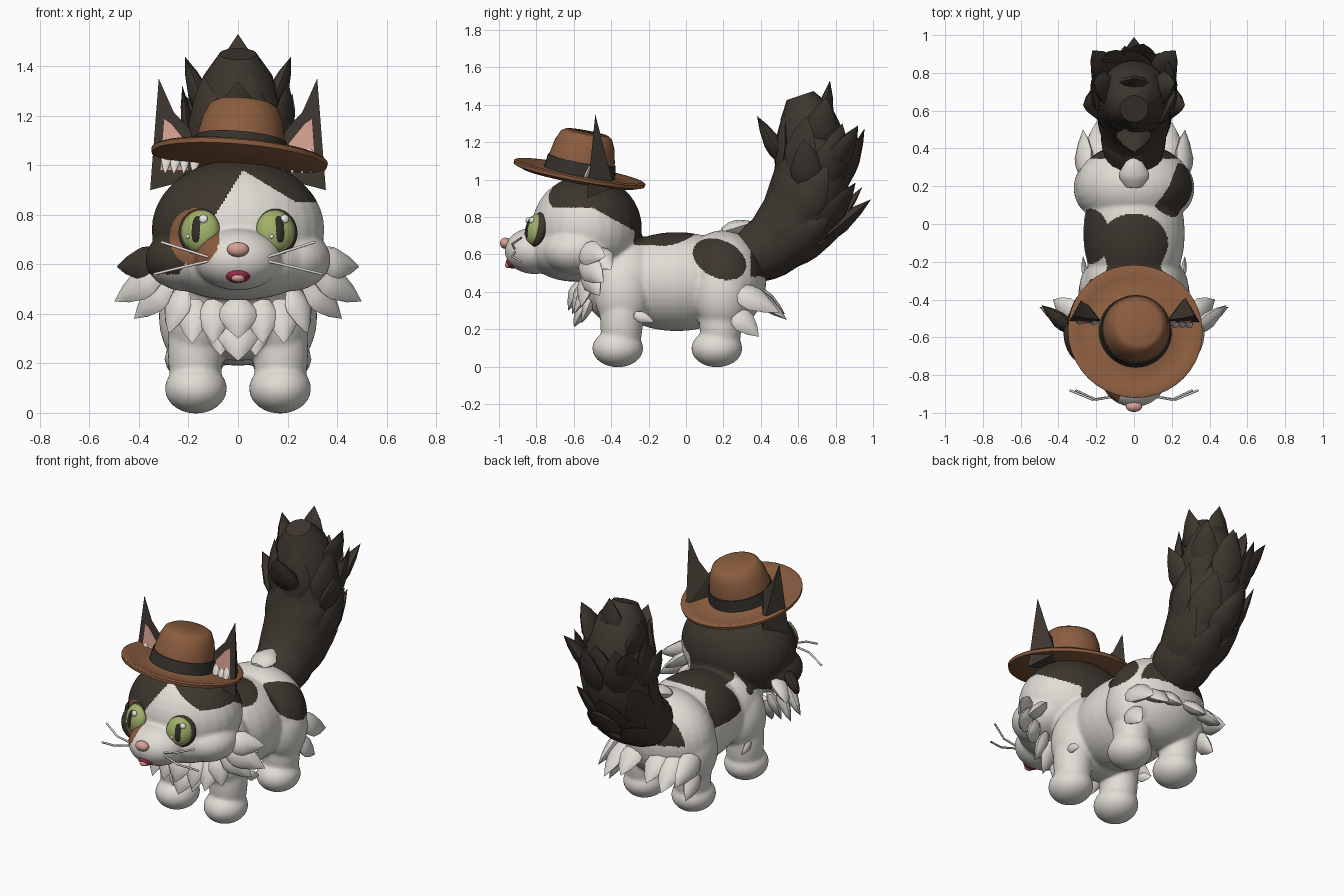
import bpy, bmesh, math
from mathutils import Vector, Matrix, Euler

cube = bpy.data.objects.get("Cube")
if cube:
    bpy.data.objects.remove(cube, do_unlink=True)


def material(name, *rgb):
    m = bpy.data.materials.new(name)
    m.use_nodes = True
    m.diffuse_color = (*rgb, 1)
    m.node_tree.nodes["Principled BSDF"].inputs["Base Color"].default_value = (*rgb, 1)
    return m


WHITE = material("white_fur", .75, .72, .67)
DARK = material("dark_fur", .047, .037, .028)
BROWN = material("warm_brown", .26, .11, .05)
BAND = material("hat_band", .035, .031, .026)
GREEN = material("iris_green", .36, .44, .14)
BLACK = material("pupil_black", .03, .025, .019)
PINK = material("soft_pink", .68, .36, .29)
RED = material("mouth_red", .32, .025, .07)
SHINE = material("eye_shine", .85, .85, .85)


def finish(bm, name, mats, angle=180):
    bmesh.ops.recalc_face_normals(bm, faces=bm.faces[:])
    me = bpy.data.meshes.new(name)
    bm.to_mesh(me)
    bm.free()
    for m in mats:
        me.materials.append(m)
    me.shade_smooth()
    if angle < 180:
        me.set_sharp_from_angle(angle=math.radians(angle))
    ob = bpy.data.objects.new(name, me)
    bpy.context.scene.collection.objects.link(ob)
    return ob


def blob(bm, c, r, rot=None):
    bmesh.ops.create_uvsphere(bm, u_segments=28, v_segments=18, radius=1,
                              matrix=Matrix.LocRotScale(Vector(c), rot, Vector(r)))


def ball(name, c, r, mat, rot=None):
    bm = bmesh.new()
    blob(bm, c, r, rot)
    return finish(bm, name, [mat])


def lathe(bm, profile, segs, matrix, mat=0):
    """Turn (radius, height) pairs around local z."""
    rings = []
    for r, z in profile:
        n = 1 if r == 0 else segs
        rings.append([bm.verts.new(matrix @ Vector((r * math.cos(math.tau * k / segs),
                     r * math.sin(math.tau * k / segs), z))) for k in range(n)])
    for a, b in zip(rings, rings[1:]):
        for k in range(segs):
            j = (k + 1) % segs
            loop = [a[k % len(a)], a[j % len(a)], b[j % len(b)], b[k % len(b)]]
            bm.faces.new(list(dict.fromkeys(loop))).material_index = mat


LEAF = [(0, 0), (.55, .04), (.95, .28), (1, .45), (.58, .75), (0, 1)]


def tuft(bm, base, tip, width, out, mat=0, depth=.5):
    """Pointed leaf of fur, flattened along the outward direction."""
    base, axis = Vector(base), Vector(tip) - Vector(base)
    z = axis.normalized()
    y = Vector(out) + Vector((.001, .002, .003))
    y = (y - z * y.dot(z)).normalized()
    x = y.cross(z)
    m = Matrix((x * width, y * width * depth, axis)).transposed().to_4x4()
    lathe(bm, LEAF, 8, Matrix.Translation(base) @ m, mat)


# Body and head: overlapping volumes fused into one skin
bm = bmesh.new()
for c, r in [((0, -.53, .74), (.35, .295, .285)),     # cranium
             ((0, -.60, .62), (.33, .25, .165)),      # jaw
             ((0, -.81, .62), (.175, .16, .125)),     # muzzle
             ((0, -.38, .52), (.24, .20, .22)),       # neck
             ((0, -.32, .46), (.265, .24, .25)),      # chest
             ((0, -.05, .455), (.27, .40, .265)),     # barrel
             ((0, .20, .46), (.31, .23, .27))]:       # rump
    blob(bm, c, r)
for s in (-1, 1):
    blob(bm, (s * .20, -.58, .62), (.175, .19, .13))  # cheek
    for y, hip in ((-.365, .165), (.165, .195)):
        blob(bm, (s * .17, y, .098), (.126, .137, .101))  # paw
        blob(bm, (s * .172, y + .02, .25), (.112, .115, .25))
        blob(bm, (s * hip, y + .025, .39), (.125, .15, .2))
body = finish(bm, "body", [])
remesh = body.modifiers.new("fuse", 'REMESH')
remesh.mode = 'VOXEL'
remesh.voxel_size = .008
relax = body.modifiers.new("relax", 'SMOOTH')
relax.factor, relax.iterations = .5, 20
skin = bpy.data.meshes.new_from_object(body.evaluated_get(bpy.context.evaluated_depsgraph_get()))
body.modifiers.clear()
body.data = skin
skin.shade_smooth()
skin.materials.clear()
for m in (WHITE, DARK, BROWN):
    skin.materials.append(m)


def inside(u, v, cu, cv, ru, rv):
    return ((u - cu) / ru) ** 2 + ((v - cv) / rv) ** 2 < 1


def coat(x, y, z):
    """0 white, 1 dark, 2 brown."""
    if y < -.6 and inside(x, z, -.175, .71, .10, .115):
        return 2
    if y < -.2:
        if x < .02 - .62 * (.98 - z) and z > .56:
            return 1
        limit = .85 - .55 * max(0, y + .5)
        if y < -.6:
            limit = max(limit, .98 - .6 * abs(x - .02))
        if z > limit:
            return 1
    nape = -.3 < y < -.1 and -.15 < x < .165 and z > .65
    saddle = z > .6 and inside(x, y, 0, -.1, .18, .155)
    lobe = z > .5 and x < 0 and inside(x, y, -.23, -.065, .1, .145)
    u, v = y - .18, z - .575
    spot = x > .1 and inside(.9 * u - .43 * v, .43 * u + .9 * v, 0, 0, .15, .1)
    return int(nape or saddle or lobe or spot or (y > .345 and z > .48))


for p in skin.polygons:
    p.material_index = coat(*p.center)

# Tail core
path = [(.32, .57, .14), (.46, .65, .17), (.59, .79, .20), (.67, 1.0, .205),
        (.68, 1.2, .185), (.64, 1.36, .14), (.61, 1.45, .075)]
bm = bmesh.new()
rings = []
for i, (y, z, r) in enumerate(path):
    a, b = path[max(i - 1, 0)], path[min(i + 1, len(path) - 1)]
    t = Vector((0, b[0] - a[0], b[1] - a[1])).normalized()
    rings.append((Vector((0, y, z)), t, Vector((1, 0, 0)).cross(t), r))
loops = [[bm.verts.new(c + r * (Vector((math.cos(a), 0, 0)) + n * math.sin(a)))
          for a in (math.tau * k / 20 for k in range(20))] for c, t, n, r in rings]
for a, b in zip(loops, loops[1:]):
    for k in range(20):
        j = (k + 1) % 20
        bm.faces.new((a[k], a[j], b[j], b[k]))
bm.faces.new(loops[0])
bm.faces.new(loops[-1])
finish(bm, "tail", [DARK], 50)

# Tail fur: staggered rings of long leaves plus the outer spikes
bm = bmesh.new()
for i, (c, t, n, r) in enumerate(rings[:-3]):
    for k in range(7):
        a = math.tau * (k + .5 * (i % 2)) / 7
        out = Vector((math.cos(a), 0, 0)) + n * math.sin(a)
        tuft(bm, c + out * r * .9, c + out * (r + .02) + t * .33, .095, out, depth=.3)
for base, tip in [((0, .72, 1.2), (0, .77, 1.53)), ((0, .53, 1.08), (0, .38, 1.34)),
                  ((0, .80, .98), (0, .92, 1.29)), ((0, .70, .66), (0, .99, .895))]:
    tuft(bm, base, tip, .095, (0, base[1] - .65, .1))
for s in (-1, 1):
    tuft(bm, (s * .11, .70, 1.16), (s * .215, .75, 1.44), .09, (s, 0, 0))
    tuft(bm, (s * .14, .66, .93), (s * .27, .63, 1.22), .09, (s, 0, 0))
    tuft(bm, (s * .12, .76, 1.03), (s * .22, .92, 1.29), .085, (s, 1, 0))
finish(bm, "tail_fur", [DARK], 40)

# Body fur: cheeks, chest, rump and elbows
bm = bmesh.new()
for s in (-1, 1):
    for base, tip, w, out in [
            ((.32, -.57, .62), (.49, -.43, .59), .07, (.5, -1, .5)),
            ((.30, -.56, .58), (.50, -.44, .45), .075, (.8, -1, .4)),
            ((.29, -.50, .62), (.43, -.40, .52), .075, (1, 0, .5)),
            ((.27, -.54, .53), (.42, -.46, .38), .07, (.8, -1, .3)),
            ((.22, -.52, .50), (.28, -.56, .32), .065, (.8, -1, 0)),
            ((.18, -.51, .46), (.185, -.60, .28), .065, (.2, -1, 0)),
            ((.095, -.54, .46), (.10, -.61, .28), .065, (0, -1, 0)),
            ((.075, -.50, .38), (.07, -.56, .23), .055, (0, -1, 0)),
            ((.26, .25, .42), (.27, .50, .29), .075, (1, .3, .5)),
            ((.18, .33, .42), (.20, .54, .25), .075, (.4, 1, .5)),
            ((.09, .36, .42), (.09, .53, .28), .075, (0, 1, .5)),
            ((.25, .25, .30), (.27, .39, .16), .065, (1, .5, 0)),
            ((.26, -.28, .28), (.27, -.17, .24), .03, (1, 0, 0))]:
        flip = Vector((s, 1, 1))
        top_dark = s < 0 and tip[2] > .55
        tuft(bm, flip * Vector(base), flip * Vector(tip), w, flip * Vector(out), int(top_dark))
tuft(bm, (0, -.56, .46), (0, -.63, .30), .08, (0, -1, 0))
tuft(bm, (0, -.52, .37), (0, -.60, .21), .08, (0, -1, 0))
tuft(bm, (0, .19, .72), (0, .37, .775), .08, (0, 0, 1))
finish(bm, "body_fur", [WHITE, DARK], 40)


# Ears with a pink inner plate and white strands
def ear_point(s, x, z, lift=0):
    return Vector((s * x, -.53 + (z - .9) * .1 - lift, z))


outline = [(.355, .9), (.16, .95), (.19, 1.14), (.26, 1.215), (.32, 1.35)]
for s, side in ((-1, "right"), (1, "left")):
    bm = bmesh.new()
    front = [bm.verts.new(ear_point(s, *p)) for p in outline]
    ridge = bm.verts.new((s * .27, -.385, .96))
    bm.faces.new(front)
    for a, b in zip(front, front[1:] + front[:1]):
        bm.faces.new((a, b, ridge))
    finish(bm, side + "_ear", [DARK], 20)
    bm = bmesh.new()
    bm.faces.new([bm.verts.new(ear_point(s, *p, .008))
                  for p in ((.20, .98), (.315, .98), (.30, 1.19), (.27, 1.17), (.205, 1.09))])
    finish(bm, side + "_inner_ear", [PINK])
    bm = bmesh.new()
    for k, x in enumerate((.17, .21, .25, .285)):
        tuft(bm, (s * x, -.51, 1.06 + .015 * (k % 2)), (s * (x + .01), -.56, .965), .022, (0, -1, 0))
    finish(bm, side + "_ear_strands", [WHITE], 40)

    # Eyes
    rot = Euler((-.2, 0, s * .36))
    centre = Vector((s * .15, -.796, .732))
    for part, offset, r, mat in [("eye_rim", (s * .007, 0, 0), (.088, .04, .094), DARK),
                                 ("iris", (0, -.004, 0), (.081, .056, .087), GREEN),
                                 ("pupil", (0, -.044, 0), (.03, .018, .056), BLACK),
                                 ("large_shine", (.026, -.05, .042), (.018, .013, .018), SHINE),
                                 ("small_shine", (-.035, -.049, -.03), (.009, .008, .009), SHINE)]:
        ball(side + "_" + part, centre + rot.to_matrix() @ Vector(offset), r, mat, rot)

    # Whiskers
    cu = bpy.data.curves.new(side + "_whiskers", 'CURVE')
    cu.dimensions = '3D'
    cu.bevel_depth, cu.bevel_resolution = .006, 1
    cu.materials.append(WHITE)
    for mid, end in (((.2, -.93, .655), (.31, -.88, .69)), ((.22, -.93, .59), (.34, -.88, .56))):
        sp = cu.splines.new('POLY')
        sp.points.add(2)
        for pt, (x, y, z) in zip(sp.points, ((.09, -.91, .62), mid, end)):
            pt.co = (s * x, y, z, 1)
    bpy.context.scene.collection.objects.link(bpy.data.objects.new(side + "_whiskers", cu))

# Nose and mouth
ball("nose", (0, -.965, .66), (.044, .03, .03), PINK)
ball("mouth", (0, -.92, .56), (.053, .042, .036), RED)
ball("tongue", (0, -.945, .545), (.028, .024, .018), PINK)

# Hat
tilt = Matrix.Translation((.005, -.572, 1.022)) @ Euler((math.radians(-10.5), math.radians(5), 0)).to_matrix().to_4x4()
bm = bmesh.new()
lathe(bm, [(0, .228), (.115, .236), (.138, .222), (.162, .17), (.176, .10), (.186, .02), (.20, .012),
           (.30, .012), (.345, .026), (.358, .018), (.355, 0), (.30, -.018), (.16, -.02), (0, -.02)], 40, tilt)
finish(bm, "hat", [BROWN], 50)
bm = bmesh.new()
lathe(bm, [(.15, .01), (.194, .01), (.184, .085), (.15, .085)], 40, tilt)
finish(bm, "hat_band", [BAND], 40)
